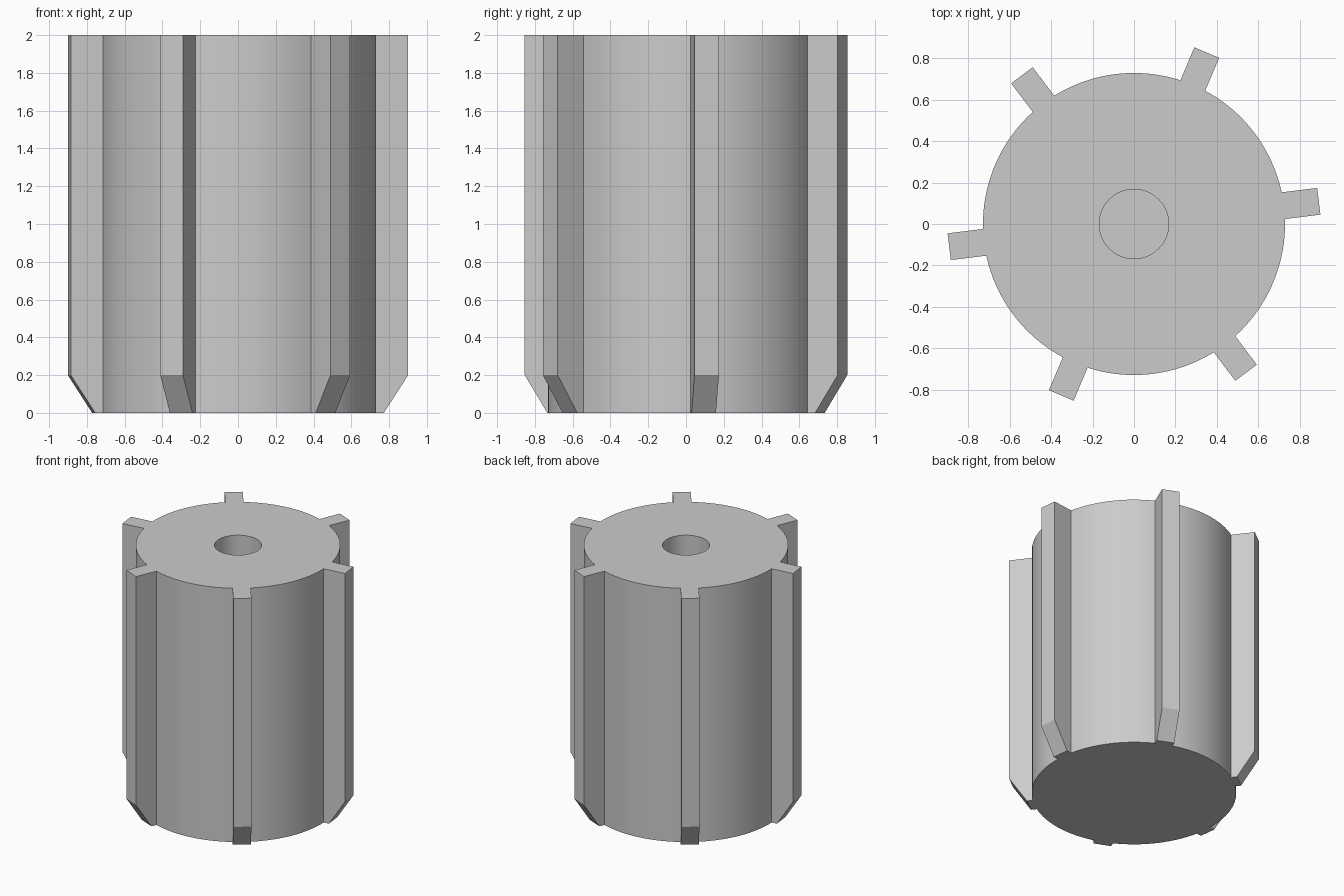
import bpy, bmesh
from math import sin, cos, asin, pi, radians

cube = bpy.data.objects.get("Cube")
if cube:
    bpy.data.objects.remove(cube)

BODY_R, HOLE_R, HEIGHT, HOLE_FLOOR = 0.73, 0.168, 2.0, 0.4
RIBS, RIB_HALF, RIB_TIP, RIB_TIP_LOW, BEVEL_Z = 6, 0.065, 0.9, 0.77, 0.2
FIRST_RIB = radians(7)
ARC_STEPS, HOLE_STEPS = 16, 48

# Single grey material
grey = bpy.data.materials.new("grey")
grey.use_nodes = True
color = (0.6, 0.6, 0.6, 1)
grey.diffuse_color = color
grey.node_tree.nodes["Principled BSDF"].inputs["Base Color"].default_value = color


def outline(tip):
    """Round section with square ribs reaching out to the tip distance."""
    points = []
    half = asin(RIB_HALF / BODY_R)
    step = 2 * pi / RIBS
    for i in range(RIBS):
        a = FIRST_RIB + i * step
        for side in (-RIB_HALF, RIB_HALF):
            points.append((tip * cos(a) - side * sin(a), tip * sin(a) + side * cos(a)))
        # Arc from this rib's root to the next rib's root
        for k in range(ARC_STEPS + 1):
            t = a + half + (step - 2 * half) * k / ARC_STEPS
            points.append((BODY_R * cos(t), BODY_R * sin(t)))
    return points


def circle(r):
    return [(r * cos(2 * pi * k / HOLE_STEPS), r * sin(2 * pi * k / HOLE_STEPS))
            for k in range(HOLE_STEPS)]


def ring(bm, points, z):
    return [bm.verts.new((x, y, z)) for x, y in points]


def bridge(bm, lower, upper):
    n = len(lower)
    for i in range(n):
        j = (i + 1) % n
        bm.faces.new((lower[i], lower[j], upper[j], upper[i]))


def loop_edges(bm, verts):
    return [bm.edges.get((v, verts[i - 1])) for i, v in enumerate(verts)]


bm = bmesh.new()

# Ribbed outer wall with the rib feet sloping inwards
foot = ring(bm, outline(RIB_TIP_LOW), 0)
bevel = ring(bm, outline(RIB_TIP), BEVEL_Z)
rim = ring(bm, outline(RIB_TIP), HEIGHT)
bridge(bm, foot, bevel)
bridge(bm, bevel, rim)
bm.faces.new(foot[::-1])

# Blind centre hole
hole_floor = ring(bm, circle(HOLE_R), HOLE_FLOOR)
hole_rim = ring(bm, circle(HOLE_R), HEIGHT)
bridge(bm, hole_rim, hole_floor)
bm.faces.new(hole_floor)

# Top face around the hole
bmesh.ops.triangle_fill(bm, use_beauty=True, use_dissolve=False, normal=(0, 0, 1),
                        edges=loop_edges(bm, rim) + loop_edges(bm, hole_rim))
bmesh.ops.recalc_face_normals(bm, faces=bm.faces)

mesh = bpy.data.meshes.new("ribbed_cylinder")
bm.to_mesh(mesh)
bm.free()
mesh.materials.append(grey)
body = bpy.data.objects.new("ribbed_cylinder", mesh)
bpy.context.collection.objects.link(body)

bpy.ops.object.select_all(action="DESELECT")
body.select_set(True)
bpy.context.view_layer.objects.active = body
bpy.ops.object.shade_smooth_by_angle(angle=radians(25))
